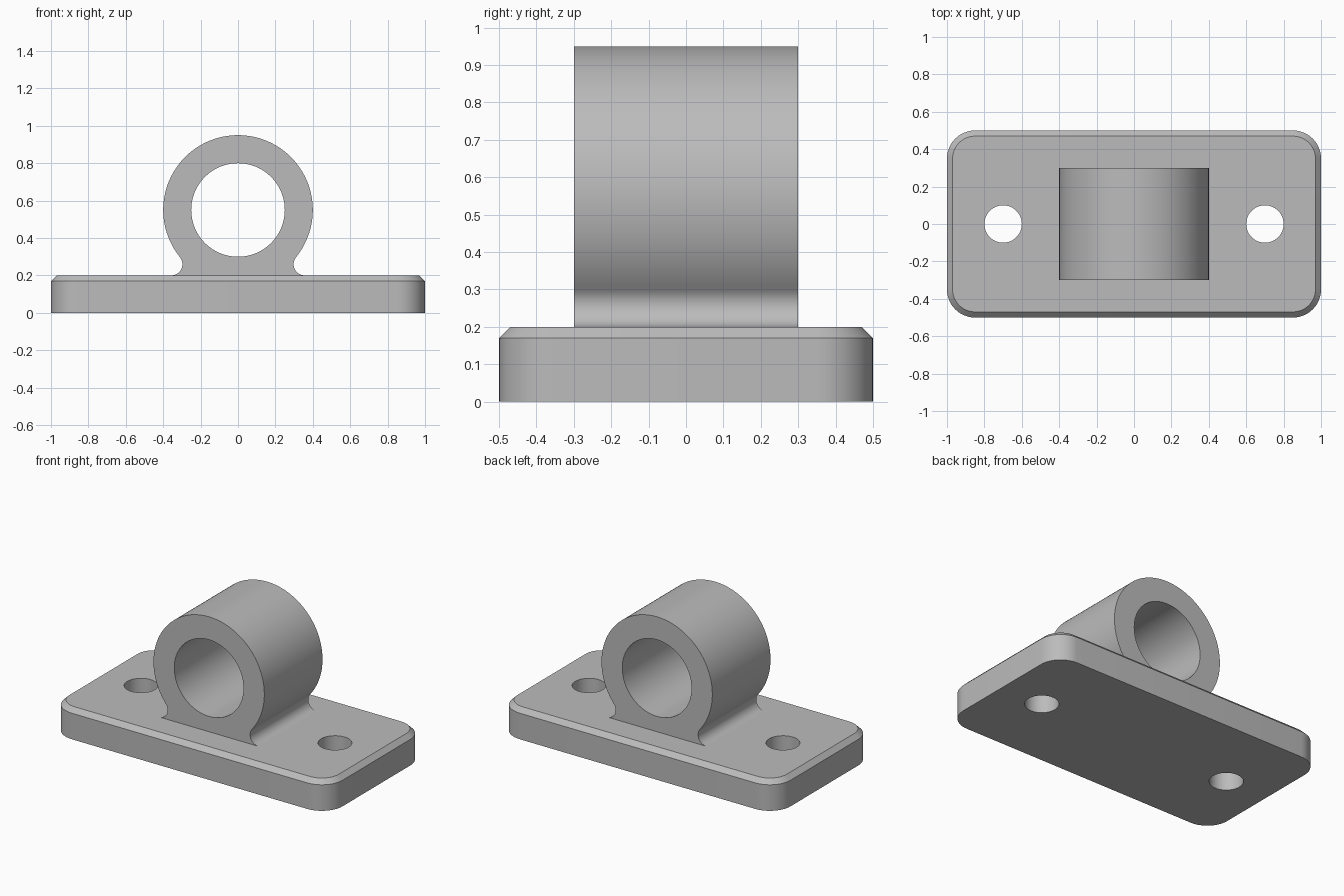
import bpy, bmesh
from math import radians, sin, cos, sqrt, atan2, pi, tau
from mathutils import Vector

default = bpy.data.objects.get("Cube")
if default:
    bpy.data.objects.remove(default, do_unlink=True)

GREY = (0.5, 0.5, 0.5, 1)
metal = bpy.data.materials.new("plain grey")
metal.use_nodes = True
metal.diffuse_color = GREY
metal.node_tree.nodes["Principled BSDF"].inputs["Base Color"].default_value = GREY


def arc(cx, cy, r, start, end, steps):
    """Points along an arc, both ends included."""
    return [(cx + r * cos(start + (end - start) * i / steps),
             cy + r * sin(start + (end - start) * i / steps)) for i in range(steps + 1)]


def prism(name, outline, place, depth, chamfer=0):
    """Extrude a flat outline along a vector, with an optional chamfer on the far rim."""
    bm = bmesh.new()
    face = bm.faces.new([bm.verts.new(place(u, v)) for u, v in outline])
    out = bmesh.ops.extrude_face_region(bm, geom=[face], use_keep_orig=True)["geom"]
    bmesh.ops.translate(bm, verts=[g for g in out if isinstance(g, bmesh.types.BMVert)], vec=depth)
    if chamfer:
        rim = [g for g in out if isinstance(g, bmesh.types.BMEdge)]
        bmesh.ops.bevel(bm, geom=rim, offset=chamfer, offset_type='OFFSET', segments=1,
                        affect='EDGES', clamp_overlap=False)
    bmesh.ops.recalc_face_normals(bm, faces=bm.faces)
    mesh = bpy.data.meshes.new(name)
    bm.to_mesh(mesh)
    bm.free()
    mesh.materials.append(metal)
    obj = bpy.data.objects.new(name, mesh)
    bpy.context.collection.objects.link(obj)
    return obj


def activate(obj):
    bpy.ops.object.select_all(action='DESELECT')
    obj.select_set(True)
    bpy.context.view_layer.objects.active = obj


def cut(obj, cutter):
    """Subtract a cutter, then discard it."""
    cutter.hide_render = True
    mod = obj.modifiers.new("hole", 'BOOLEAN')
    mod.operation, mod.solver, mod.object = 'DIFFERENCE', 'EXACT', cutter
    activate(obj)
    bpy.ops.object.modifier_apply(modifier=mod.name)
    bpy.data.objects.remove(cutter, do_unlink=True)


def flat(z):
    return lambda u, v: Vector((u, v, z))


def upright(y):
    return lambda u, v: Vector((u, y, v))


# Base plate: rounded rectangle with a chamfered top rim and two bolt holes
CORNER = 0.15
plate_outline = []
for i, (sx, sy) in enumerate([(1, 1), (-1, 1), (-1, -1), (1, -1)]):
    plate_outline += arc(sx * (1 - CORNER), sy * (0.5 - CORNER), CORNER,
                         i * pi / 2, (i + 1) * pi / 2, 12)
base_plate = prism("base_plate", plate_outline, flat(0), Vector((0, 0, 0.2)), 0.03)
for side in (-1, 1):
    cut(base_plate, prism("bolt_hole_cutter", arc(side * 0.7, 0, 0.1, 0, tau, 48)[:-1],
                          flat(-0.1), Vector((0, 0, 0.5))))

# Bearing sleeve: cylinder blended into the plate by a concave fillet on each side
R, AXIS, FILLET, TOP = 0.4, 0.55, 0.06, 0.2
fz = TOP + FILLET
fx = sqrt((R + FILLET) ** 2 - (AXIS - fz) ** 2)
touch = atan2(fz - AXIS, fx)
right_fillet = arc(fx, fz, FILLET, 3 * pi / 2, touch + pi, 16)
left_fillet = [(-x, z) for x, z in reversed(right_fillet)]
barrel = arc(0, AXIS, R, touch, pi - touch, 96)[1:-1]
foot = [(-fx, TOP - 0.01), (fx, TOP - 0.01)]
sleeve = prism("bearing_sleeve", right_fillet + barrel + left_fillet + foot,
               upright(-0.3), Vector((0, 0.6, 0)))
cut(sleeve, prism("bore_cutter", arc(0, AXIS, 0.25, 0, tau, 96)[:-1],
                  upright(-0.5), Vector((0, 1, 0))))

# Smooth the round walls and keep the rims crisp
for part in (base_plate, sleeve):
    activate(part)
    bpy.ops.object.shade_smooth_by_angle(angle=radians(30))
